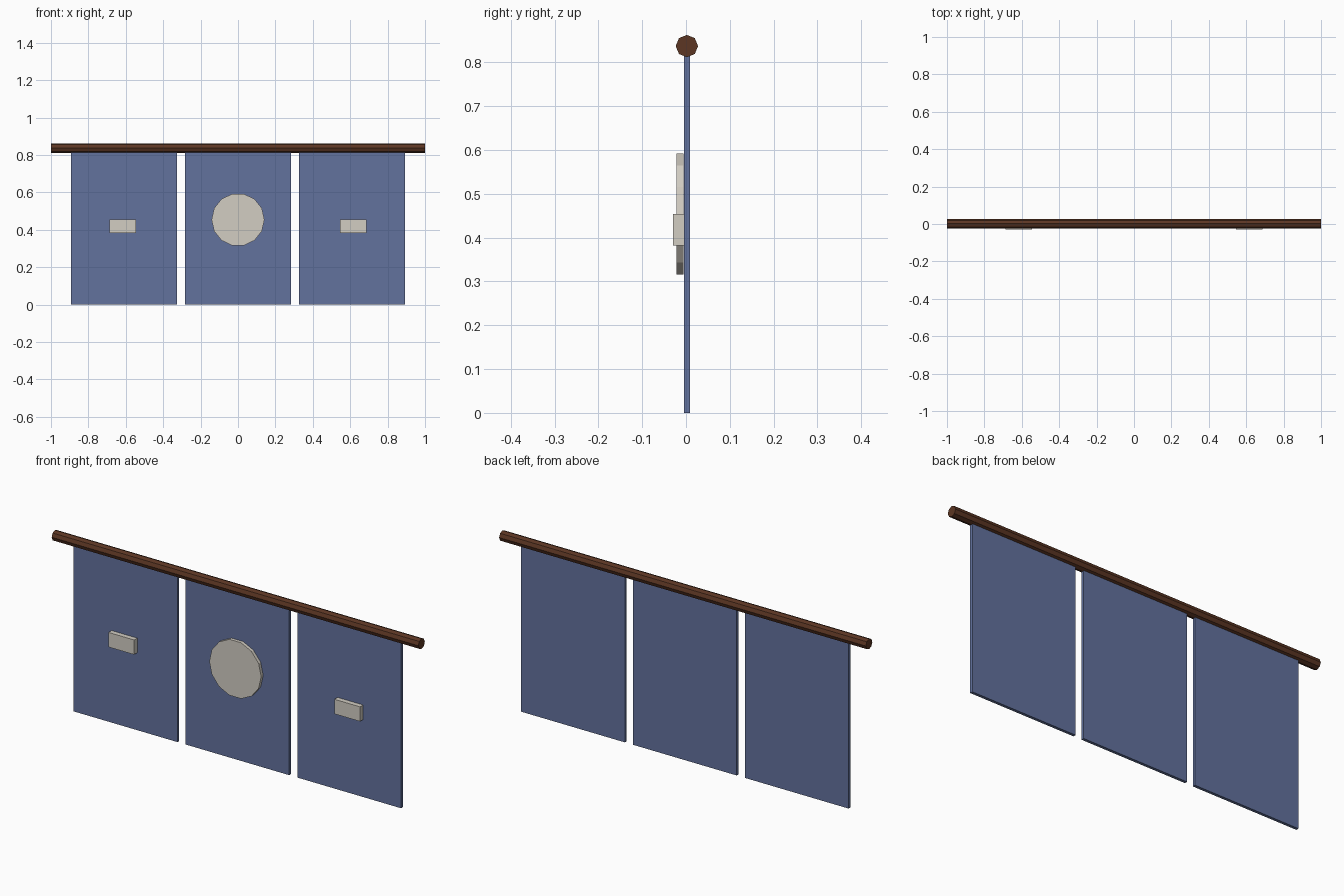
import bpy
from math import pi

cube = bpy.data.objects.get("Cube")
if cube:
    bpy.data.objects.remove(cube, do_unlink=True)


def material(name, rgb):
    mat = bpy.data.materials.new(name)
    mat.use_nodes = True
    mat.diffuse_color = (*rgb, 1)
    mat.node_tree.nodes["Principled BSDF"].inputs["Base Color"].default_value = (*rgb, 1)
    return mat


def finish(name, mat):
    obj = bpy.context.object
    obj.name = name
    obj.data.materials.append(mat)
    bpy.ops.object.transform_apply(location=False, rotation=True, scale=True)
    return obj


def box(name, center, size, mat):
    bpy.ops.mesh.primitive_cube_add(size=1, location=center)
    bpy.context.object.scale = size
    return finish(name, mat)


def cylinder(name, center, radius, depth, sides, rotation, mat):
    bpy.ops.mesh.primitive_cylinder_add(vertices=sides, radius=radius, depth=depth,
                                        location=center, rotation=rotation)
    return finish(name, mat)


wood = material("dark wood", (0.107, 0.037, 0.017))
cloth = material("blue cloth", (0.123, 0.168, 0.340))
cream = material("cream", (0.645, 0.610, 0.545))

# Hanging rod
cylinder("rod", (0, 0.002, 0.837), 0.0255, 2.0, 8, (0, pi / 2, 0), wood)

# Three cloth panels
for name, x in (("right_panel", -0.61), ("middle_panel", 0), ("left_panel", 0.61)):
    box(name, (x, 0.002, 0.407), (0.566, 0.014, 0.814), cloth)

# Round emblem, with corners at its left and right
cylinder("round_emblem", (0, -0.0135, 0.454), 0.1415, 0.016, 14,
         (pi / 2, pi / 2, 0), cream)

# Bar emblems on the outer panels
for name, x in (("right_bar", -0.616), ("left_bar", 0.616)):
    box(name, (x, -0.017, 0.418), (0.14, 0.025, 0.072), cream)
